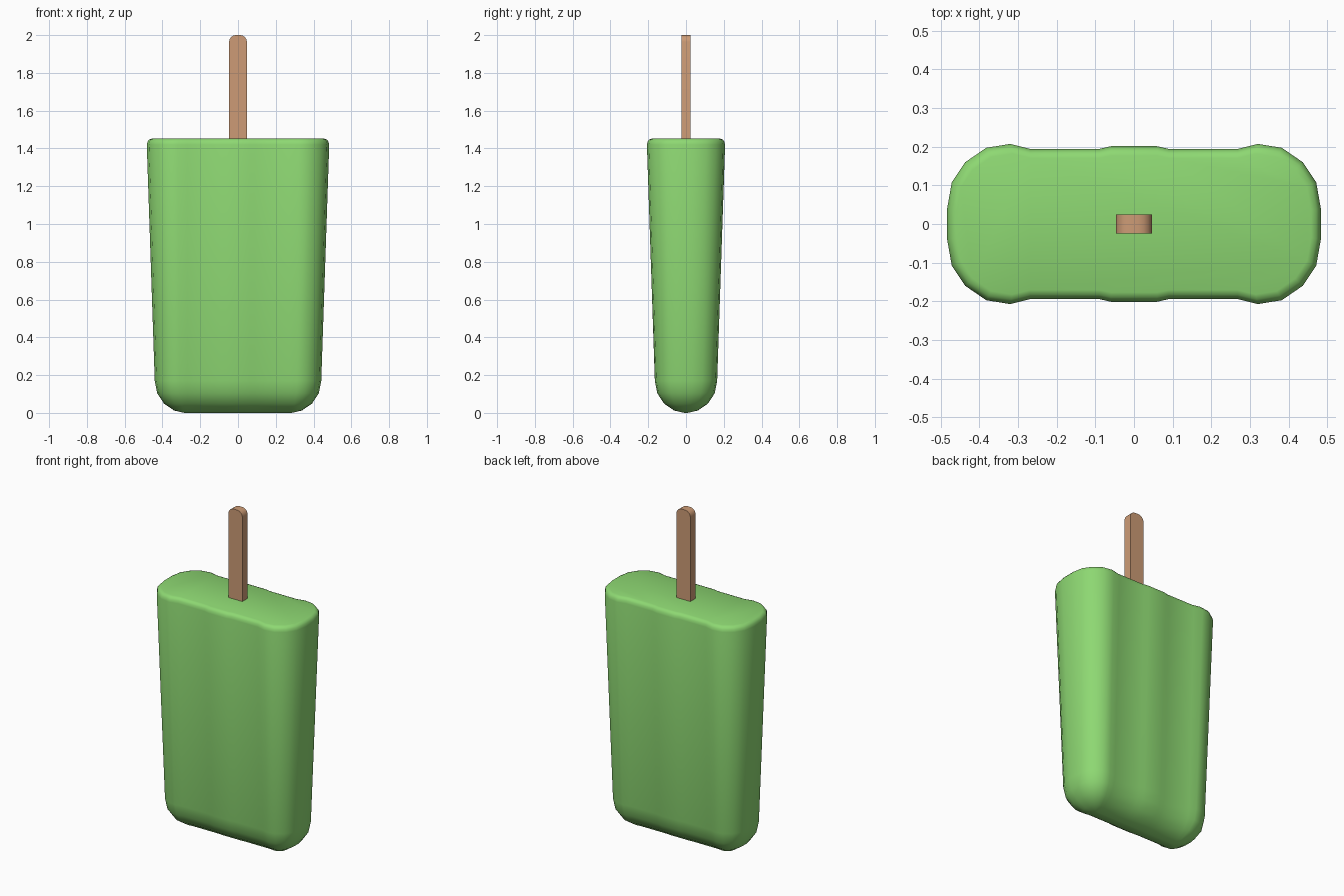
import bpy, bmesh, math

if "Cube" in bpy.data.objects:
    bpy.data.objects.remove(bpy.data.objects["Cube"])


def material(name, color):
    m = bpy.data.materials.new(name)
    m.diffuse_color = (*color, 1)
    m.use_nodes = True
    m.node_tree.nodes["Principled BSDF"].inputs["Base Color"].default_value = m.diffuse_color
    return m


def finish(name, bm, mat, angle):
    bmesh.ops.recalc_face_normals(bm, faces=bm.faces)
    me = bpy.data.meshes.new(name)
    bm.to_mesh(me)
    bm.free()
    ob = bpy.data.objects.new(name, me)
    bpy.context.collection.objects.link(ob)
    me.materials.append(mat)
    bpy.ops.object.select_all(action='DESELECT')
    ob.select_set(True)
    bpy.context.view_layer.objects.active = ob
    bpy.ops.object.shade_smooth_by_angle(angle=math.radians(angle))
    return ob


# Ice body: grooved stadium outline, offset around a straight core line
CORE, R = 0.275, 0.207
quarter = [(0.483, 0.04), (0.471, 0.108), (0.436, 0.16), (0.382, 0.197),
           (0.32, R), (0.268, 0.194), (0.09, 0.194), (0.06, 0.201)]
half = quarter + [(-x, y) for x, y in reversed(quarter)]
outline = half + [(-x, -y) for x, y in half]


def offset(x, y, r):
    s = r / R
    if abs(x) > CORE:
        x = math.copysign(CORE + (abs(x) - CORE) * s, x)
    return x, y * s


# (height, offset radius): rounded bottom, tapered sides, small top bevel
sections = [(0.17 * (1 - math.cos(a)), 0.165 * math.sin(a))
            for a in (math.radians(d) for d in (3, 22.5, 45, 67.5, 90))]
sections += [(1.42, R), (1.436, 0.203), (1.447, 0.195), (1.452, 0.182)]

bm = bmesh.new()
rings = []
for z, r in sections:
    rings.append([bm.verts.new((*offset(x, y, r), z)) for x, y in outline])
n = len(outline)
for a, b in zip(rings, rings[1:]):
    for i in range(n):
        j = (i + 1) % n
        bm.faces.new((a[i], a[j], b[j], b[i]))
bm.faces.new(rings[0])
bm.faces.new(rings[-1])
for v in bm.verts:
    v.co.z -= sections[0][0]
finish("ice_body", bm, material("green_ice", (0.27, 0.69, 0.17)), 50)

# Wooden stick: round-cornered profile extruded in depth
W, D, C = 0.047, 0.025, 0.035
side = [(W, 1.25)] + [(W - C + C * math.cos(math.radians(a)),
                       2 - C + C * math.sin(math.radians(a)))
                      for a in (0, 22.5, 45, 67.5, 90)]
profile = side + [(-x, z) for x, z in reversed(side)]
bm = bmesh.new()
face = bm.faces.new([bm.verts.new((x, -D, z)) for x, z in profile])
ext = bmesh.ops.extrude_face_region(bm, geom=[face], use_keep_orig=True)
for v in ext["geom"]:
    if isinstance(v, bmesh.types.BMVert):
        v.co.y = D
finish("wooden_stick", bm, material("wood", (0.61, 0.33, 0.18)), 30)
